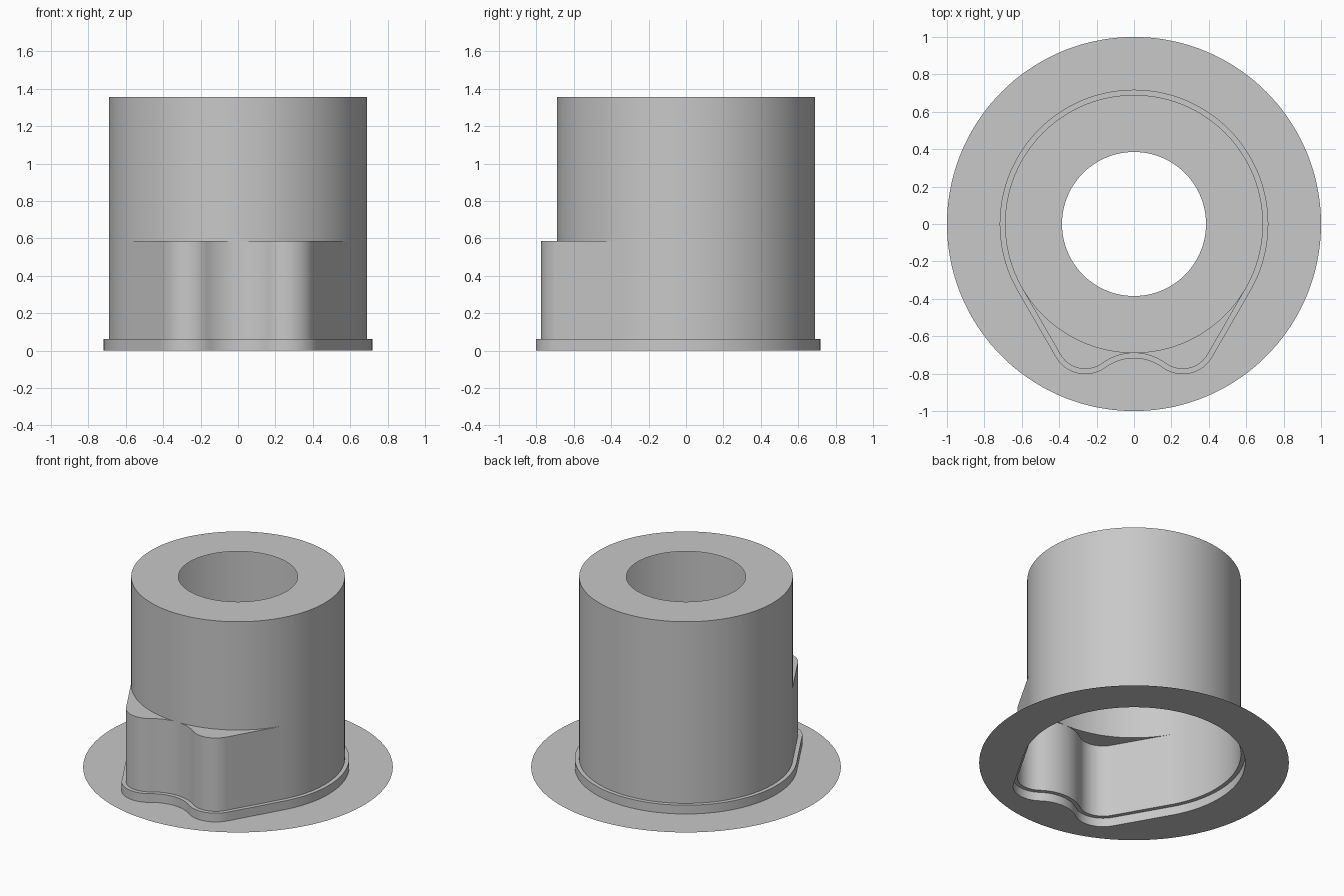
import bpy, bmesh, math

cube = bpy.data.objects.get("Cube")
if cube:
    bpy.data.objects.remove(cube, do_unlink=True)

# One plain grey for the whole formed sheet
grey = bpy.data.materials.new("plain_grey")
grey.use_nodes = True
colour = (0.58, 0.58, 0.58, 1.0)
grey.diffuse_color = colour
grey.node_tree.nodes["Principled BSDF"].inputs["Base Color"].default_value = colour

BARREL_R, HOLE_R, FLANGE_R = 0.69, 0.385, 1.0
COLLAR_Z, LEDGE_Z, TOP_Z = 0.0625, 0.585, 1.357
LOBE_C, LOBE_R = (0.26, -0.62), 0.155
DIP_C, DIP_R = (0.0, -0.975), 0.285


def arc(centre, radius, start, end, steps):
    """Points along an arc, angles in degrees."""
    pts = []
    for i in range(steps + 1):
        a = math.radians(start + (end - start) * i / steps)
        pts.append((centre[0] + radius * math.cos(a), centre[1] + radius * math.sin(a)))
    return pts


def lobed_outline(offset=0.0):
    """Round outline with two front lobes, mirrored from its +x half."""
    touch = math.degrees(math.atan2(LOBE_C[1] - DIP_C[1], LOBE_C[0] - DIP_C[0]))
    half = arc(DIP_C, DIP_R - offset, 90, touch, 10)
    half += arc(LOBE_C, LOBE_R + offset, touch - 180, -30, 20)[1:]
    back = arc((0, 0), BARREL_R + offset, -30, 90, 48)
    (x0, y0), (x1, y1) = half[-1], back[0]
    half += [(x0 + (x1 - x0) * i / 10, y0 + (y1 - y0) * i / 10) for i in range(1, 10)]
    half += back
    return half + [(-x, y) for x, y in reversed(half[1:-1])]


def circle(radius):
    """Circle whose points line up radially with the lobed outline."""
    return [(radius * x / math.hypot(x, y), radius * y / math.hypot(x, y))
            for x, y in lobed_outline()]


def sheet(name, rings):
    """Skin a list of (outline, height) rings with quads."""
    bm = bmesh.new()
    loops = [[bm.verts.new((x, y, z)) for x, y in pts] for pts, z in rings]
    for low, high in zip(loops, loops[1:]):
        n = len(low)
        for i in range(n):
            j = (i + 1) % n
            bm.faces.new((low[i], low[j], high[j], high[i]))
    bmesh.ops.remove_doubles(bm, verts=bm.verts, dist=0.0005)
    mesh = bpy.data.meshes.new(name)
    bm.to_mesh(mesh)
    bm.free()
    mesh.materials.append(grey)
    obj = bpy.data.objects.new(name, mesh)
    bpy.context.collection.objects.link(obj)
    bpy.ops.object.select_all(action='DESELECT')
    obj.select_set(True)
    bpy.context.view_layer.objects.active = obj
    bpy.ops.object.shade_smooth_by_angle(angle=math.radians(30))
    return obj


wide, narrow = lobed_outline(0.028), lobed_outline()

# Flat disc around the opening
sheet("flange", [(circle(FLANGE_R), 0), (wide, 0)])
# Low collar with its narrow step
sheet("collar", [(wide, 0), (wide, COLLAR_Z), (narrow, COLLAR_Z)])
# Lobed lower wall, closed by the ledge over the lobes
sheet("lobed_base", [(narrow, COLLAR_Z), (narrow, LEDGE_Z), (circle(BARREL_R), LEDGE_Z)])
# Round upper wall and the top with its round hole
sheet("barrel", [(circle(BARREL_R), LEDGE_Z), (circle(BARREL_R), TOP_Z), (circle(HOLE_R), TOP_Z)])
